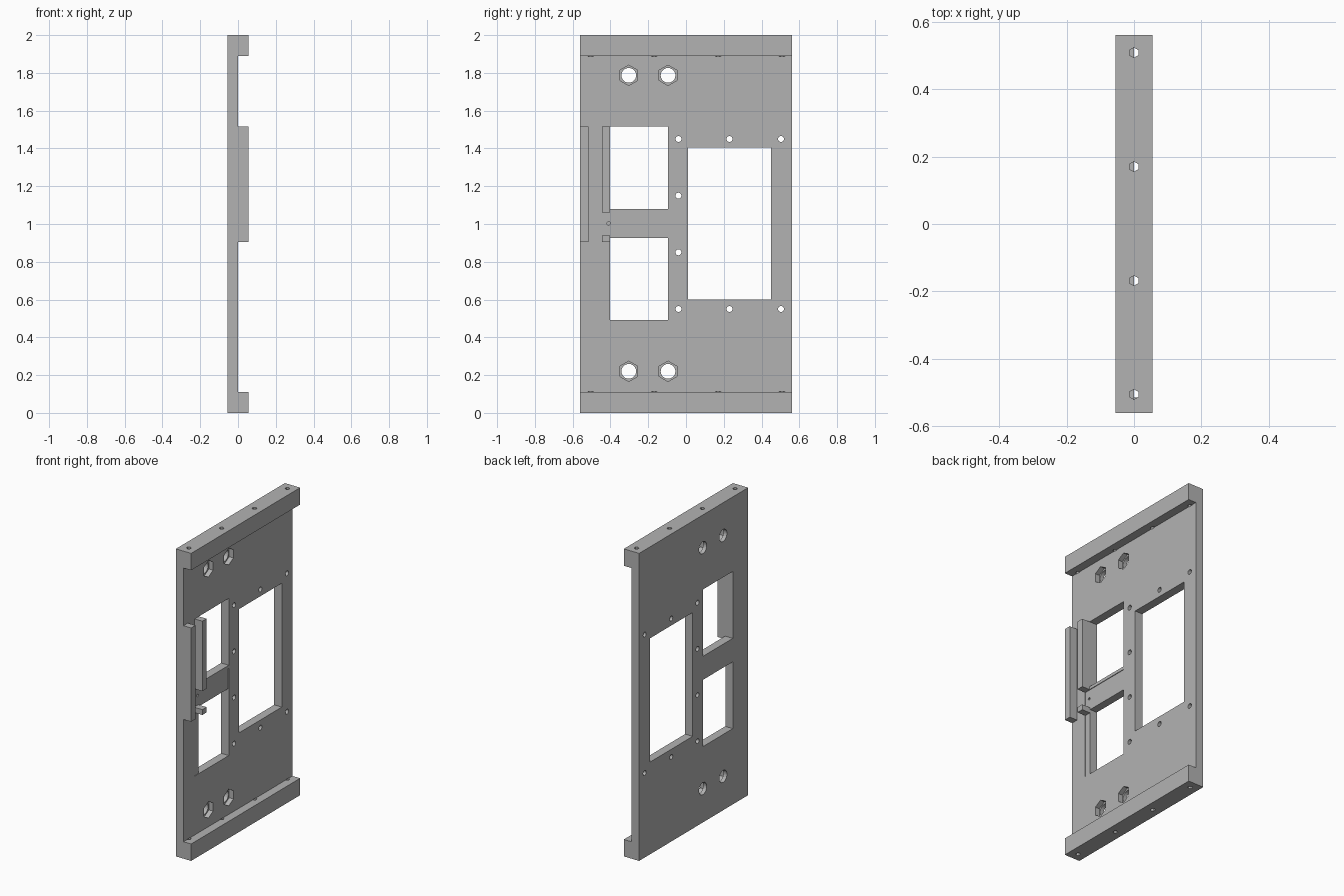
import bpy, bmesh, math
from mathutils import Matrix, Vector

default = bpy.data.objects.get("Cube")
if default:
    bpy.data.objects.remove(default, do_unlink=True)

grey = bpy.data.materials.new("plain grey")
grey.use_nodes = True
colour = (0.45, 0.45, 0.45, 1)
grey.diffuse_color = colour
grey.node_tree.nodes["Principled BSDF"].inputs["Base Color"].default_value = colour

BACK, FACE, RIM = -0.055, 0.0, 0.055
HALF, BAR = 0.56, 0.11


def box(bm, x, y, z):
    """Add a box spanning the three given ranges."""
    size = Vector((x[1] - x[0], y[1] - y[0], z[1] - z[0]))
    centre = Vector((x[0] + x[1], y[0] + y[1], z[0] + z[1])) / 2
    bmesh.ops.create_cube(bm, size=1, matrix=Matrix.Translation(centre) @ Matrix.Diagonal(size).to_4x4())


def prism(bm, centre, radius, depth, sides, axis, turn=0):
    """Add a straight prism along the x or z axis."""
    m = Matrix.Translation(centre)
    if axis == "X":
        m = m @ Matrix.Rotation(math.pi / 2, 4, "Y")
    m = m @ Matrix.Rotation(turn, 4, "Z")
    bmesh.ops.create_cone(bm, cap_ends=True, segments=sides, radius1=radius,
                          radius2=radius, depth=depth, matrix=m)


def finish(bm, name):
    mesh = bpy.data.meshes.new(name)
    bmesh.ops.recalc_face_normals(bm, faces=bm.faces)
    bm.to_mesh(mesh)
    bm.free()
    mesh.materials.append(grey)
    ob = bpy.data.objects.new(name, mesh)
    bpy.context.collection.objects.link(ob)
    return ob


def cut(target, bm):
    """Subtract the cutter mesh and discard it."""
    cutter = finish(bm, "cutter")
    cutter.hide_render = True
    mod = target.modifiers.new("cut", "BOOLEAN")
    mod.operation, mod.solver, mod.object = "DIFFERENCE", "EXACT", cutter
    bpy.context.view_layer.objects.active = target
    bpy.ops.object.modifier_apply(modifier=mod.name)
    bpy.data.objects.remove(cutter, do_unlink=True)


# Channel-shaped panel: thin plate with a thick bar at each end
bm = bmesh.new()
profile = [(BACK, 0), (RIM, 0), (RIM, BAR), (FACE, BAR),
           (FACE, 2 - BAR), (RIM, 2 - BAR), (RIM, 2), (BACK, 2)]
face = bm.faces.new([bm.verts.new((x, -HALF, z)) for x, z in profile])
swept = bmesh.ops.extrude_face_region(bm, geom=[face])["geom"]
bmesh.ops.translate(bm, vec=(0, 2 * HALF, 0),
                    verts=[v for v in swept if isinstance(v, bmesh.types.BMVert)])
panel = finish(bm, "panel")

# Shallow recess around the bridge and lower window
bm = bmesh.new()
box(bm, (-0.004, 0.03), (-0.445, -0.095), (0.493, 1.06))
cut(panel, bm)

# Windows, screw holes and bolt holes through the plate
bm = bmesh.new()
through = (-0.1, 0.1)
box(bm, through, (0.01, 0.45), (0.6, 1.405))
box(bm, through, (-0.402, -0.095), (1.08, 1.515))
box(bm, through, (-0.402, -0.095), (0.493, 0.927))
for z in (0.55, 1.45):
    for y in (-0.04, 0.23, 0.503):
        prism(bm, (0, y, z), 0.016, 0.2, 12, "X")
for z in (0.85, 1.15):
    prism(bm, (0, -0.04, z), 0.016, 0.2, 12, "X")
bolts = [(y, z) for y in (-0.303, -0.095) for z in (0.22, 1.787)]
for y, z in bolts:
    prism(bm, (0, y, z), 0.039, 0.2, 24, "X")
# Blind peg hole on the bridge
prism(bm, (0, -0.41, 1.003), 0.009, 0.06, 8, "X")
cut(panel, bm)

# Hexagonal nut pockets, and mounting holes along the end bars
bm = bmesh.new()
for y, z in bolts:
    prism(bm, (0, y, z), 0.054, 0.06, 6, "X", math.pi / 2)
for z in (BAR / 2, 2 - BAR / 2):
    for y in (-0.505, -0.168, 0.17, 0.508):
        prism(bm, (0, y, z), 0.015, BAR + 0.004, 6, "Z")
cut(panel, bm)

# Raised guide rails beside the upper window
for name, x0, y, z in (("outer_rail", FACE, (-HALF, -0.515), (0.905, 1.515)),
                       ("inner_rail", FACE, (-0.445, -0.402), (1.06, 1.515)),
                       ("rail_stop", -0.01, (-0.445, -0.402), (0.905, 0.94))):
    bm = bmesh.new()
    box(bm, (x0, RIM), y, z)
    finish(bm, name)
